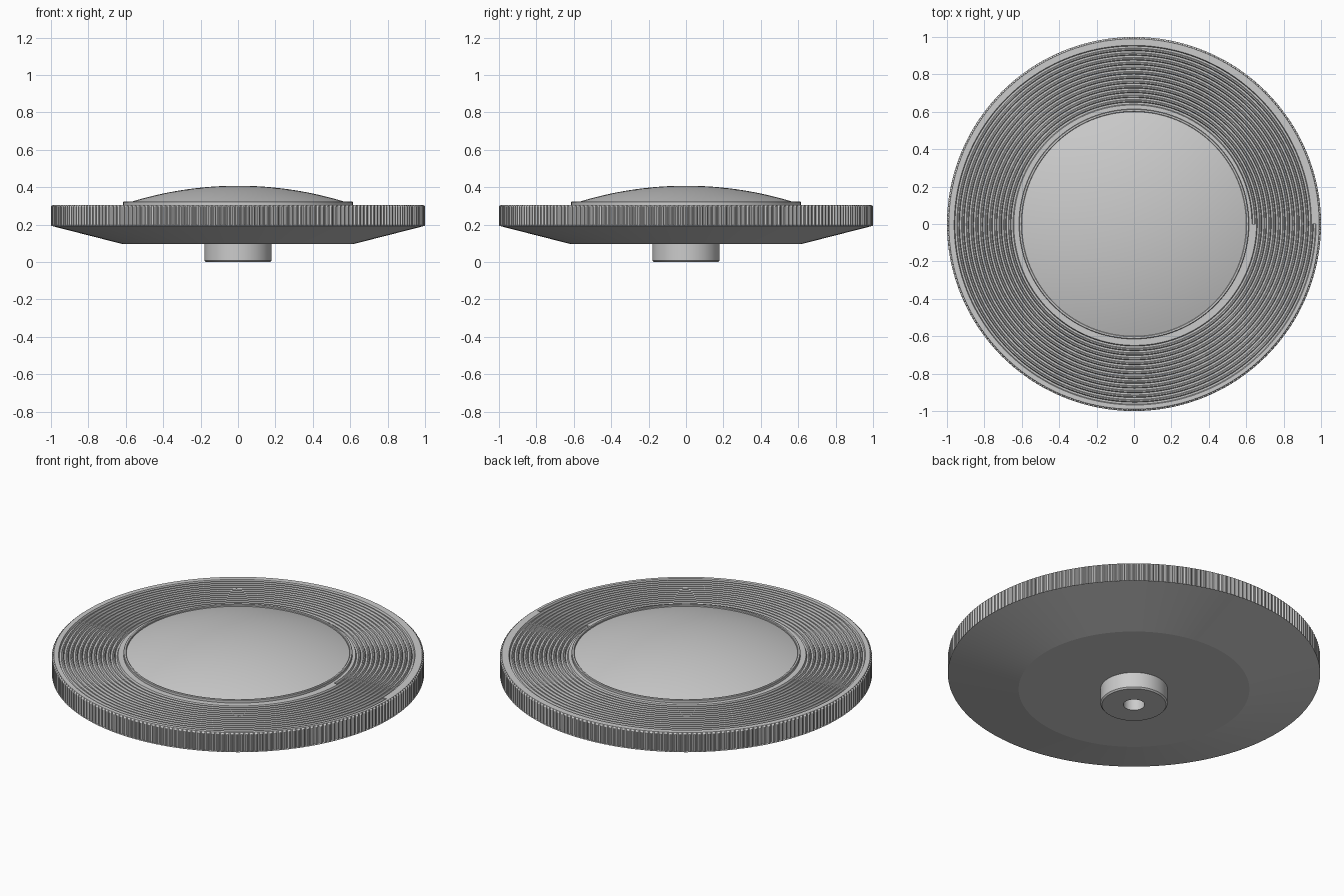
import bpy, bmesh, math

if "Cube" in bpy.data.objects:
    bpy.data.objects.remove(bpy.data.objects["Cube"])

TAU = 2 * math.pi


def finish(bm, name, angle=30):
    bmesh.ops.remove_doubles(bm, verts=bm.verts, dist=1e-5)
    bmesh.ops.recalc_face_normals(bm, faces=bm.faces)
    me = bpy.data.meshes.new(name)
    bm.to_mesh(me)
    bm.free()
    ob = bpy.data.objects.new(name, me)
    bpy.context.collection.objects.link(ob)
    bpy.ops.object.select_all(action='DESELECT')
    ob.select_set(True)
    bpy.context.view_layer.objects.active = ob
    bpy.ops.object.shade_smooth_by_angle(angle=math.radians(angle))
    return ob


def polar(r, a, z):
    return (r * math.cos(a), r * math.sin(a), z)


def skin(bm, rows):
    """Bridge successive rows of points with quads."""
    vs = [[bm.verts.new(p) for p in row] for row in rows]
    for a, b in zip(vs, vs[1:]):
        for j in range(len(a) - 1):
            bm.faces.new((a[j], b[j], b[j + 1], a[j + 1]))


def lathe(name, profile, seg=128, angle=30):
    bm = bmesh.new()
    skin(bm, [[polar(r, TAU * i / seg, z) for r, z in profile] for i in range(seg + 1)])
    return finish(bm, name, angle)


# Disc body: flat underside, sloping skirt, finely fluted rim, bevelled top edge
TOP, TEETH = 0.306, 240
bm = bmesh.new()
rows = []
for i in range(TEETH * 4 + 1):
    a = TAU * i / (TEETH * 4)
    r = 1.0 if i % 4 < 2 else 0.991
    rows.append([polar(*p) for p in (
        (0.05, a, 0.097), (0.62, a, 0.097), (1.0, a, 0.194), (r, a, 0.197),
        (r, a, 0.298), (0.99, a, TOP), (0.985, a, TOP))])
skin(bm, rows)
finish(bm, "disc_body", 12)

# Top face with one continuous spiral groove
SEG, TURNS, R0, PITCH, DEPTH = 192, 13, 0.627, 0.025, 0.011
groove = ((0, 0), (0.12, 0), (0.3, -DEPTH), (0.7, -DEPTH), (0.88, 0), (1, 0))


def section(i):
    r = R0 + PITCH * i / SEG
    return [polar(r + PITCH * u, TAU * i / SEG, TOP + d) for u, d in groove]


bm = bmesh.new()
skin(bm, [section(i) for i in range(SEG * TURNS + 1)])
for i in (0, SEG * TURNS):
    bm.faces.new([bm.verts.new(p) for p in section(i)[1:5]])
angles = [(TAU * i / SEG, PITCH * i / SEG) for i in range(SEG + 1)]
skin(bm, [[polar(0.59, a, TOP), polar(R0 + d, a, TOP)] for a, d in angles])
skin(bm, [[polar(R0 + PITCH * TURNS + d, a, TOP), polar(0.986, a, TOP)] for a, d in angles])
finish(bm, "spiral_top")

# Raised ring around the dome
lathe("dome_ring", [(0.615, TOP - 0.002), (0.615, 0.320), (0.612, 0.323),
                    (0.603, 0.323), (0.600, 0.320), (0.600, TOP - 0.002)])

# Shallow spherical dome
h, w = 0.095, 0.6
R = (w * w + h * h) / (2 * h)
amax = math.asin(w / R)
lathe("dome", [(R * math.sin(amax * k / 20), 0.408 - R + R * math.cos(amax * k / 20))
               for k in range(21)])

# Hub underneath with a central bore
lathe("hub", [(0.0, 0.1), (0.057, 0.1), (0.057, 0.0), (0.172, 0.0),
              (0.180, 0.008), (0.180, 0.1)], 96)
